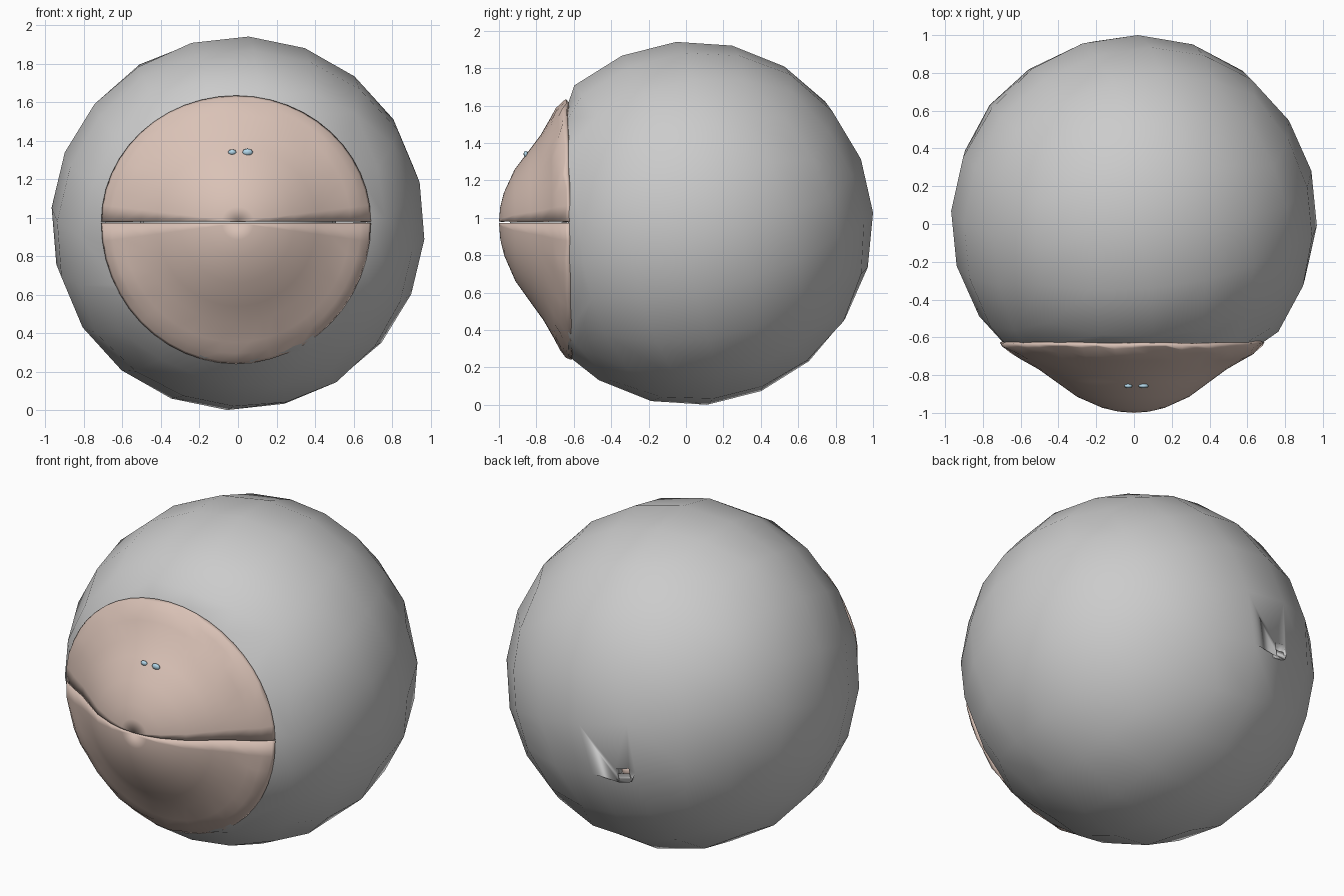
import bpy, bmesh, math, random
from mathutils import Vector, Euler

if "Cube" in bpy.data.objects:
    bpy.data.objects.remove(bpy.data.objects["Cube"])

random.seed(4)
CENTRE = Vector((0, 0.03, 0.97))
SEAM_Z = 0.975


def colour(name, rgb):
    m = bpy.data.materials.new(name)
    m.diffuse_color = (*rgb, 1)
    m.use_nodes = True
    m.node_tree.nodes["Principled BSDF"].inputs["Base Color"].default_value = m.diffuse_color
    return m


def finish(name, bm, mat=None, angle=180):
    me = bpy.data.meshes.new(name)
    bm.normal_update()
    bm.to_mesh(me)
    bm.free()
    ob = bpy.data.objects.new(name, me)
    bpy.context.collection.objects.link(ob)
    if mat:
        me.materials.append(mat)
    bpy.ops.object.select_all(action='DESELECT')
    ob.select_set(True)
    bpy.context.view_layer.objects.active = ob
    bpy.ops.object.shade_smooth_by_angle(angle=math.radians(angle))
    return ob


def rim(a, s=1.0):
    """Point on the lid outline: the lower half is taller than the upper."""
    rz = 0.645 if math.sin(a) > 0 else 0.72
    x, z = 0.69 * s * math.cos(a) - 0.01 * s, SEAM_Z + rz * s * math.sin(a)
    return x, z


skin = colour("skin", (0.70, 0.54, 0.47))
blue = colour("pale_blue", (0.45, 0.68, 0.82))

# Outer shell: coarse quad sphere, tilted, then fitted to size
bm = bmesh.new()
bmesh.ops.create_cube(bm, size=2)
bmesh.ops.subdivide_edges(bm, edges=bm.edges[:], cuts=4, use_grid_fill=True)
tilt = Euler((0.25, 0.2, 0.15)).to_matrix()
for v in bm.verts:
    v.co = tilt @ Vector([math.tan(c * math.pi / 4) for c in v.co]).normalized()
size = (0.968, 0.97, 0.97)
for i in range(3):
    k = size[i] / max(v.co[i] for v in bm.verts)
    for v in bm.verts:
        v.co[i] = v.co[i] * k + CENTRE[i]

# Small nerve hole at the back
pit = Vector((-0.25, 0.955, 0.77))
face = min(bm.faces, key=lambda f: (f.calc_center_median() - Vector((-0.22, 0.95, 0.83))).length)
bmesh.ops.inset_individual(bm, faces=[face], thickness=0.05)
mid = face.calc_center_median()
for v in face.verts:
    v.co = pit + (v.co - mid) * 0.36
inner = bmesh.ops.extrude_discrete_faces(bm, faces=[face])["faces"][0]
for v in inner.verts:
    v.co += Vector((0.015, -0.06, 0.01))
bmesh.ops.delete(bm, geom=[inner], context='FACES')

# Front opening: cut flat, then round the cut edge to the lid outline
cut_y = -0.63
bmesh.ops.bisect_plane(bm, geom=bm.verts[:] + bm.edges[:] + bm.faces[:], dist=0.0005,
                       plane_co=(0, cut_y, 0), plane_no=(0, -1, 0), clear_outer=True)
for v in bm.verts:
    if abs(v.co.y - cut_y) < 0.002:
        a = math.atan2(v.co.z - SEAM_Z, v.co.x)
        v.co.x, v.co.z = rim(a)
bmesh.ops.remove_doubles(bm, verts=bm.verts[:], dist=0.01)
finish("outer_shell", bm)

# Eyelids: half bowls with a ruffled rim, meeting at a straight seam
PROFILE = [(0.0, -1.0), (0.12, -0.993), (0.24, -0.973), (0.43, -0.915), (0.6, -0.83),
           (0.72, -0.77), (0.86, -0.715), (0.94, -0.68), (1.0, -0.645), (1.015, -0.628)]


def lid(name, sign):
    bm = bmesh.new()
    n, rows = 24, []
    gap = 0.004 * sign
    tip = bm.verts.new((0, PROFILE[0][1], SEAM_Z + gap))
    for s, y in PROFILE[1:]:
        row = []
        for i in range(n + 1):
            x, z = rim(sign * math.pi * i / n, s)
            dy = -0.02 * (z - SEAM_Z) * s
            wob = random.uniform(-0.012, 0.012) if 0.9 < s < 1.01 and 0 < i < n else 0
            row.append(bm.verts.new((x, y + dy + wob, z + gap)))
        rows.append(row)
    for i in range(n):
        bm.faces.new((tip, rows[0][i], rows[0][i + 1]))
        for a, b in zip(rows, rows[1:]):
            bm.faces.new((a[i], b[i], b[i + 1], a[i + 1]))
    bmesh.ops.recalc_face_normals(bm, faces=bm.faces[:])
    if sum(f.normal.y for f in bm.faces) > 0:
        bmesh.ops.reverse_faces(bm, faces=bm.faces[:])
    ob = finish(name, bm, skin, 50)
    mod = ob.modifiers.new("thickness", 'SOLIDIFY')
    mod.thickness = 0.025
    mod.offset = -1
    return ob


lid("upper_eyelid", 1)
lid("lower_eyelid", -1)


def ellipsoid(name, centre, radii, mat=None, seg=24):
    bm = bmesh.new()
    bmesh.ops.create_uvsphere(bm, u_segments=seg, v_segments=seg // 2, radius=1)
    for v in bm.verts:
        v.co = Vector([c * r for c, r in zip(v.co, radii)]) + Vector(centre)
    return finish(name, bm, mat)


# Hidden eyeball, the blue specks showing through the upper lid, nerve in the hole
ellipsoid("eyeball", (0, -0.43, SEAM_Z), (0.51, 0.51, 0.51))
for side, x, r in (("left", -0.03, 0.022), ("right", 0.05, 0.028)):
    ellipsoid("blue_speck_" + side, (x, -0.857, 1.34), (r, 0.012, r * 0.65), blue, 8)
ellipsoid("nerve_stub", (-0.235, 0.89, 0.78), (0.04, 0.035, 0.04), skin, 10)
